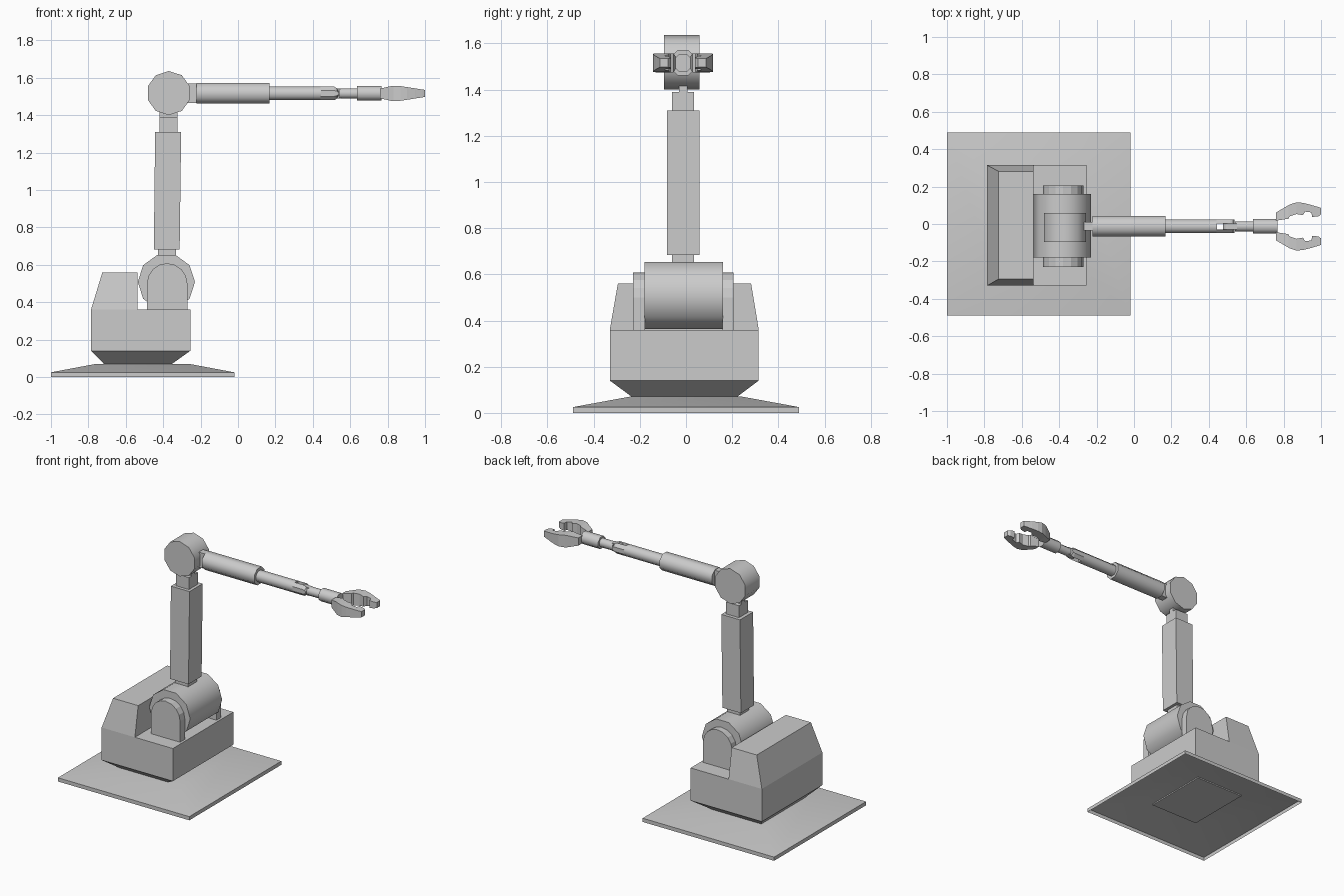
import bpy, bmesh
from math import radians, pi, cos, sin

if "Cube" in bpy.data.objects:
    bpy.data.objects.remove(bpy.data.objects["Cube"])

CY = -0.013   # centre line of the arm in y
CZ = 1.516    # height of the forearm axis


def finish(name, bm):
    bmesh.ops.recalc_face_normals(bm, faces=bm.faces[:])
    me = bpy.data.meshes.new(name)
    bm.to_mesh(me)
    bm.free()
    ob = bpy.data.objects.new(name, me)
    bpy.context.collection.objects.link(ob)
    return ob


def loft(name, rings, caps=True):
    """Skin a list of equal-length point rings and cap both ends."""
    bm = bmesh.new()
    vs = [[bm.verts.new(p) for p in r] for r in rings]
    n = len(vs[0])
    for a, b in zip(vs, vs[1:]):
        for i in range(n):
            j = (i + 1) % n
            bm.faces.new((a[i], a[j], b[j], b[i]))
    if caps:
        bm.faces.new(vs[0])
    bm.faces.new(vs[-1])
    return finish(name, bm)


def rect(x0, x1, y0, y1, z):
    return [(x0, y0, z), (x1, y0, z), (x1, y1, z), (x0, y1, z)]


def box(name, x0, x1, y0, y1, z0, z1):
    return loft(name, [rect(x0, x1, y0, y1, z0), rect(x0, x1, y0, y1, z1)])


def plate_y(name, profile, y0, y1):
    """Extrude an xz profile along y."""
    return loft(name, [[(x, y, z) for x, z in profile] for y in (y0, y1)])


def smooth(ob):
    bpy.ops.object.select_all(action='DESELECT')
    ob.select_set(True)
    bpy.context.view_layer.objects.active = ob
    bpy.ops.object.shade_smooth_by_angle(angle=radians(50))


def drum(name, x, z, r, y0, y1, n, start):
    pts = [(x + r * cos(start + 2 * pi * i / n), z + r * sin(start + 2 * pi * i / n)) for i in range(n)]
    smooth(plate_y(name, pts, y0, y1))


def rod(name, x0, x1, flat, n=8):
    """Octagonal bar along x, sized by its flat-to-centre distance."""
    r = flat / cos(pi / n)
    ang = [pi / n + 2 * pi * i / n for i in range(n)]
    smooth(loft(name, [[(x, CY + r * cos(a), CZ + r * sin(a)) for a in ang] for x in (x0, x1)]))


# Floor plate: a shallow cover, hollow underneath
smooth(loft("base_plate", [rect(-1, -0.02, -0.49, 0.49, 0), rect(-1, -0.02, -0.49, 0.49, 0.025),
                           rect(-0.76, -0.26, -0.245, 0.245, 0.07)], caps=False))

# Turret body and rear housing
loft("turret_body", [rect(-0.717, -0.353, -0.235, 0.222, 0.062), rect(-0.717, -0.353, -0.235, 0.222, 0.07),
                     rect(-0.786, -0.255, -0.33, 0.315, 0.14), rect(-0.786, -0.255, -0.33, 0.315, 0.36)])
loft("rear_housing", [rect(-0.786, -0.538, -0.33, 0.315, 0.36), rect(-0.725, -0.538, -0.295, 0.282, 0.56)])

# Shoulder joint with arched brackets
arch = [(-0.487, 0.36), (-0.271, 0.36)]
arch += [(-0.379 + 0.108 * cos(pi * i / 8), 0.50 + 0.108 * sin(pi * i / 8)) for i in range(9)]
for side, y0, y1 in (("front", -0.23, -0.178), ("back", 0.158, 0.205)):
    plate_y("shoulder_bracket_" + side, arch, y0, y1)
drum("shoulder_drum", -0.383, 0.508, 0.153, -0.18, 0.16, 10, 0)

# Upper arm
box("upper_arm_lower_neck", -0.428, -0.332, -0.06, 0.035, 0.60, 0.69)
loft("upper_arm", [rect(-0.450, -0.312, -0.082, 0.058, 0.683), rect(-0.443, -0.304, -0.082, 0.058, 1.31)])
box("upper_arm_upper_neck", -0.42, -0.324, -0.06, 0.035, 1.30, 1.39)
box("elbow_tongue", -0.42, -0.324, -0.03, 0.007, 1.38, 1.44)

# Elbow joint
drum("elbow_drum", -0.37, 1.518, 0.118, -0.095, 0.058, 10, pi / 2)

# Forearm
box("forearm_lug", -0.28, -0.21, -0.035, 0.011, 1.466, 1.568)
rod("forearm_sleeve", -0.222, 0.169, 0.055)
rod("forearm_rod", 0.16, 0.445, 0.036)

# Wrist fork: two sides of the octagonal rod, rounded off at the end
for s, side in ((1, "left"), (-1, "right")):
    rings = []
    for x, k in ((0.44, 1), (0.515, 1), (0.53, 0.75), (0.537, 0.3)):
        rings.append([(x, CY + s * y, CZ + k * z) for y, z in
                      ((0.0155, -0.036), (0.036, -0.015), (0.036, 0.015), (0.0155, 0.036))])
    loft("wrist_fork_" + side, rings)

# Wrist tongue with a rounded root, held in the fork
half = [(0.502 - 0.027 * sin(pi * i / 6), CZ + 0.027 * cos(pi * i / 6)) for i in range(7)]
plate_y("wrist_tongue", half + [(0.55, CZ - 0.027), (0.55, CZ + 0.027)], CY - 0.0155, CY + 0.0155)
rod("wrist_rod", 0.54, 0.645, 0.027)
rod("hand_block", 0.637, 0.768, 0.039)

# Gripper fingers: x, outer offset, inner offset, half height
stations = [(0.760, 0.075, 0.031, 0.026), (0.825, 0.113, 0.041, 0.041), (0.832, 0.117, 0.054, 0.041),
            (0.87, 0.129, 0.066, 0.039), (0.903, 0.126, 0.060, 0.034), (0.915, 0.123, 0.079, 0.032),
            (0.948, 0.115, 0.075, 0.027), (0.953, 0.113, 0.051, 0.026), (0.985, 0.104, 0.053, 0.021),
            (1.0, 0.099, 0.064, 0.019)]
for s, side in ((1, "left"), (-1, "right")):
    loft("finger_" + side, [[(x, CY + s * o, CZ - h), (x, CY + s * i, CZ - h),
                             (x, CY + s * i, CZ + h), (x, CY + s * o, CZ + h)] for x, o, i, h in stations])
